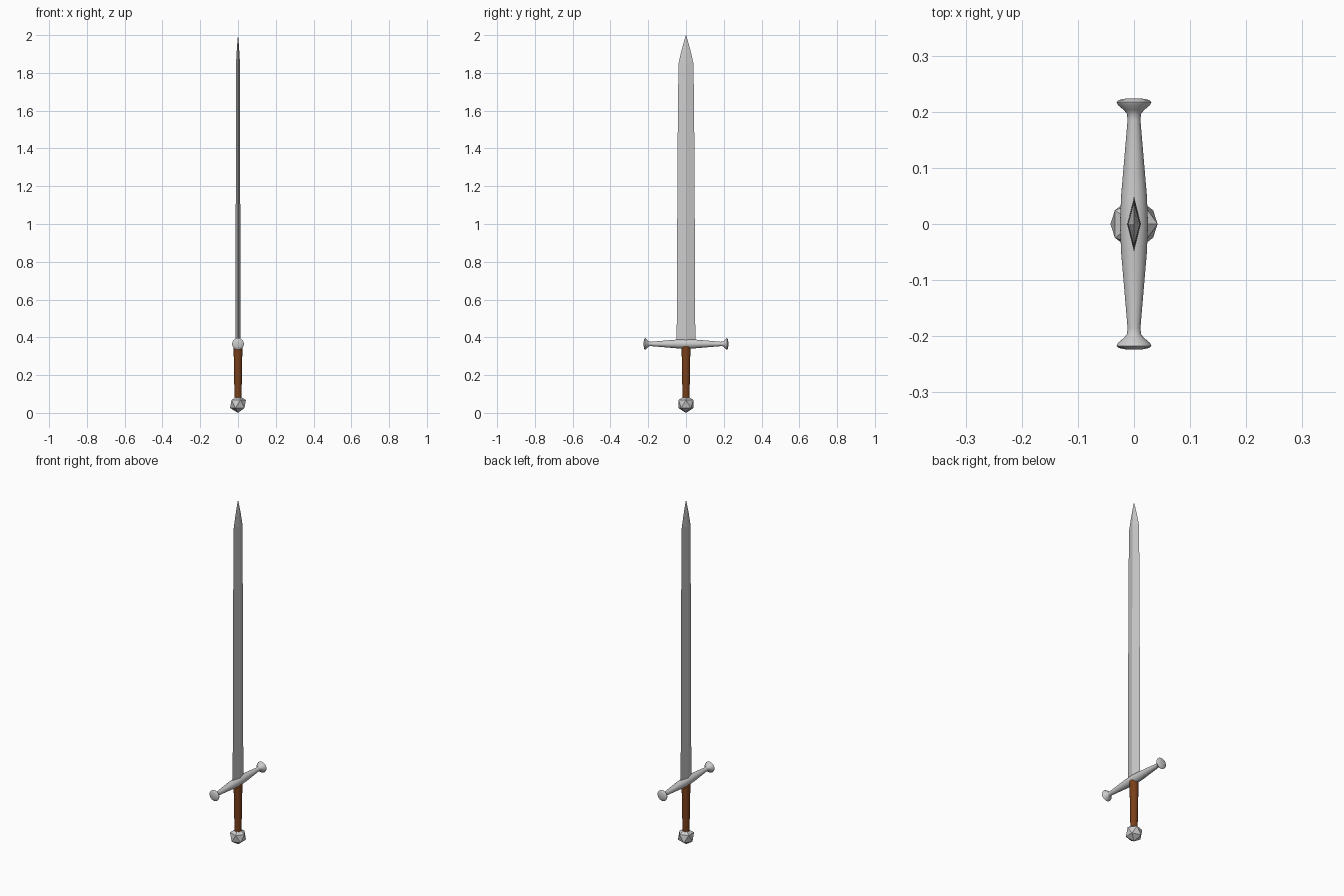
import bpy, bmesh, math
from mathutils import Matrix

if "Cube" in bpy.data.objects:
    bpy.data.objects.remove(bpy.data.objects["Cube"])


def finish(name, bm, smooth=False):
    bmesh.ops.remove_doubles(bm, verts=bm.verts, dist=1e-6)
    bmesh.ops.recalc_face_normals(bm, faces=bm.faces)
    mesh = bpy.data.meshes.new(name)
    bm.to_mesh(mesh)
    bm.free()
    obj = bpy.data.objects.new(name, mesh)
    bpy.context.collection.objects.link(obj)
    if smooth:
        bpy.ops.object.select_all(action='DESELECT')
        obj.select_set(True)
        bpy.context.view_layer.objects.active = obj
        bpy.ops.object.shade_smooth_by_angle(angle=math.radians(40))
    return obj


def loft(name, rings, smooth=False, matrix=None):
    """Skin equal-sized rings of points and cap both ends."""
    bm = bmesh.new()
    loops = [[bm.verts.new(p) for p in ring] for ring in rings]
    n = len(loops[0])
    for a, b in zip(loops, loops[1:]):
        for i in range(n):
            j = (i + 1) % n
            bm.faces.new((a[i], a[j], b[j], b[i]))
    bm.faces.new(loops[0])
    bm.faces.new(loops[-1])
    if matrix:
        bm.transform(matrix)
    return finish(name, bm, smooth)


def circle(r, z, n):
    return [(r * math.cos(2 * math.pi * i / n), r * math.sin(2 * math.pi * i / n), z)
            for i in range(n)]


# Blade: diamond section (z, half thickness, half width) tapering to a point
blade = [(0.36, 0.0125, 0.05), (0.57, 0.0125, 0.048), (1.0, 0.012, 0.0465),
         (1.6, 0.0115, 0.043), (1.85, 0.0105, 0.0395), (1.91, 0.0072, 0.026),
         (1.96, 0.0037, 0.0125), (2.0, 0.0003, 0.0005)]
loft("blade", [[(t, 0, z), (0, w, z), (-t, 0, z), (0, -w, z)] for z, t, w in blade])

# Crossguard: turned bar along y with flared ends
half = [(0.0, 0.025), (0.05, 0.023), (0.185, 0.0115), (0.196, 0.0125), (0.203, 0.018),
        (0.212, 0.0285), (0.217, 0.031), (0.221, 0.027), (0.224, 0.012)]
profile = [(-d, r) for d, r in reversed(half[1:])] + half
loft("crossguard", [circle(r, d, 32) for d, r in profile], True,
     Matrix.Translation((0, 0, 0.365)) @ Matrix.Rotation(-math.pi / 2, 4, 'X'))

# Grip: tapered leather-brown handle
grip = loft("grip", [circle(0.0185, 0.06, 24), circle(0.0195, 0.13, 24),
                     circle(0.0235, 0.355, 24)], True)
brown = bpy.data.materials.new("brown_leather")
brown.diffuse_color = (0.19, 0.05, 0.01, 1)
brown.use_nodes = True
brown.node_tree.nodes["Principled BSDF"].inputs["Base Color"].default_value = brown.diffuse_color
grip.data.materials.append(brown)

# Pommel: faceted twenty-sided ball
bm = bmesh.new()
bmesh.ops.create_icosphere(bm, subdivisions=1, radius=0.047,
                           matrix=Matrix.Translation((0, 0, 0.047)))
finish("pommel", bm)
